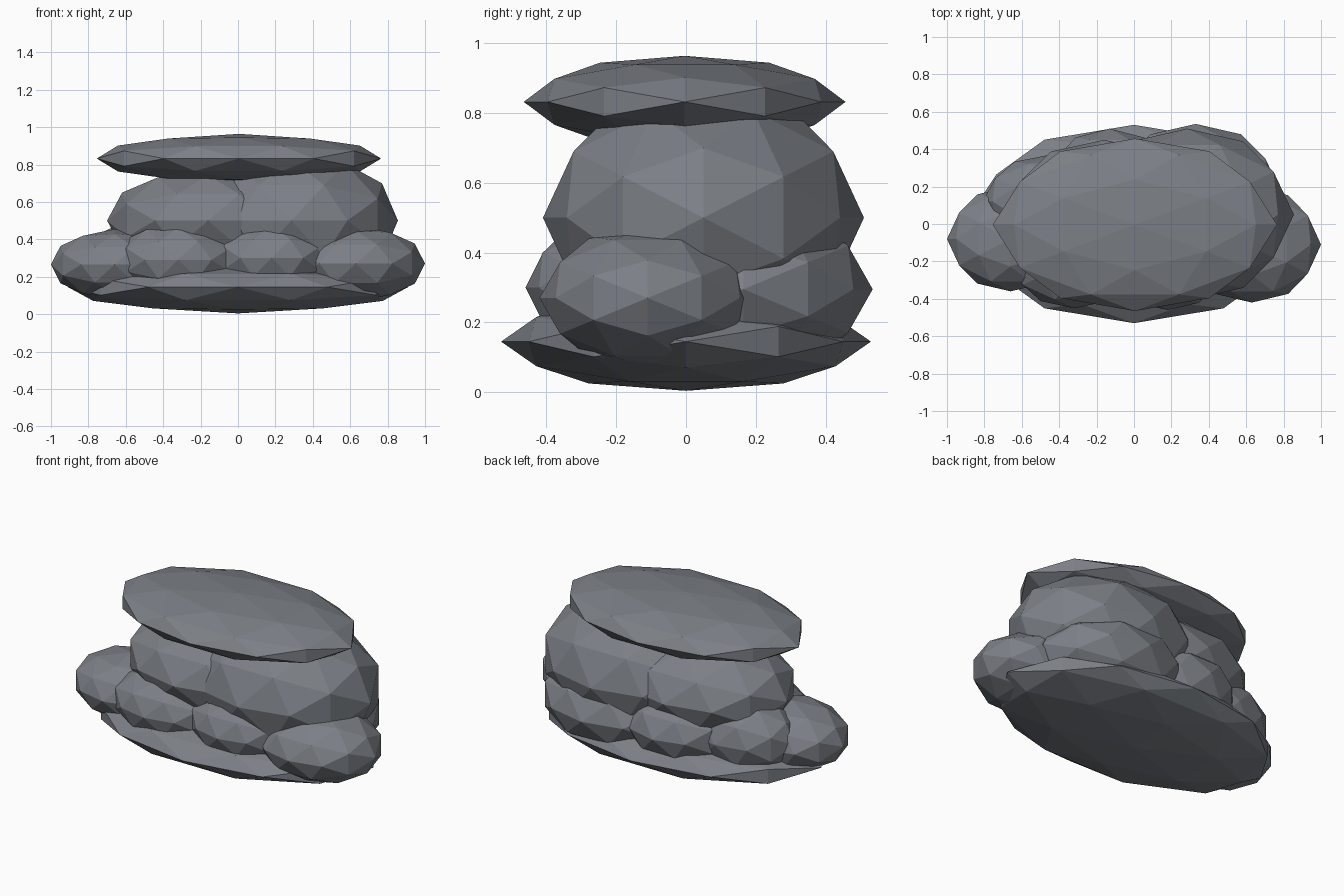
import bpy
import bmesh
from itertools import combinations
from mathutils import Vector

cube = bpy.data.objects.get("Cube")
if cube:
    bpy.data.objects.remove(cube, do_unlink=True)

# One grey stone colour
stone = bpy.data.materials.new("grey_stone")
stone.use_nodes = True
colour = (0.2, 0.215, 0.24, 1)
stone.diffuse_color = colour
stone.node_tree.nodes["Principled BSDF"].inputs["Base Color"].default_value = colour


def sphere_points():
    """Corners and raised edge middles of an icosahedron aligned to the axes."""
    golden = (1 + 5 ** 0.5) / 2
    corners = []
    for a in (-1, 1):
        for b in (-golden, golden):
            corners += [Vector((0, a, b)), Vector((a, b, 0)), Vector((b, 0, a))]
    middles = [p + q for p, q in combinations(corners, 2) if (p - q).length < 2.1]
    return [p.normalized() for p in corners + middles]


POINTS = sphere_points()


def add_rock(name, centre, radii):
    """Faceted ellipsoid made as the hull of the sphere points."""
    bm = bmesh.new()
    for p in POINTS:
        bm.verts.new([c + r * v for c, r, v in zip(centre, radii, p)])
    bmesh.ops.convex_hull(bm, input=bm.verts)
    bmesh.ops.recalc_face_normals(bm, faces=bm.faces)
    mesh = bpy.data.meshes.new(name)
    bm.to_mesh(mesh)
    bm.free()
    mesh.materials.append(stone)
    bpy.context.collection.objects.link(bpy.data.objects.new(name, mesh))


# Flat slabs below and above
add_rock("base_slab", (0, 0, 0.145), (0.91, 0.53, 0.141))
add_rock("top_slab", (0.005, -0.004, 0.832), (0.76, 0.461, 0.132))

# Two large boulders between the slabs
add_rock("left_boulder", (0.285, 0.05, 0.5), (0.57, 0.46, 0.38))
add_rock("right_boulder", (-0.16, 0.03, 0.5), (0.54, 0.42, 0.285))

# Small rocks ringed around the boulders
add_rock("right_end_rock", (-0.66, -0.08, 0.265), (0.34, 0.28, 0.19))
add_rock("left_end_rock", (0.63, -0.11, 0.27), (0.37, 0.31, 0.205))
add_rock("front_right_rock", (-0.32, -0.2, 0.29), (0.34, 0.25, 0.2))
add_rock("front_left_rock", (0.18, -0.2, 0.3), (0.32, 0.26, 0.2))
add_rock("back_left_rock", (0.33, 0.165, 0.295), (0.46, 0.37, 0.25))
add_rock("back_middle_rock", (-0.13, 0.19, 0.3), (0.35, 0.32, 0.22))
add_rock("back_right_rock", (-0.45, 0.12, 0.3), (0.36, 0.25, 0.23))
